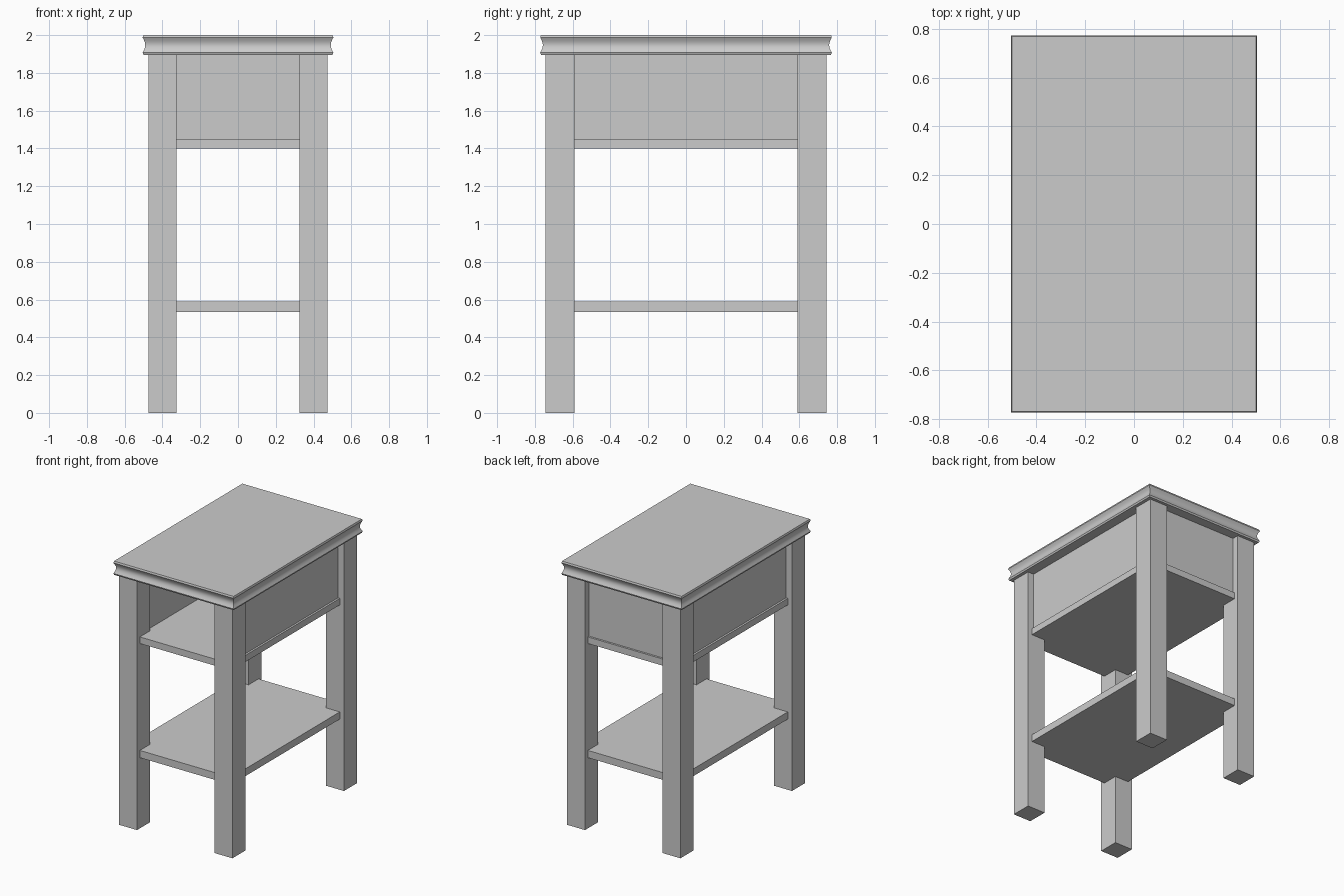
import bpy, bmesh, math

cube = bpy.data.objects.get("Cube")
if cube:
    bpy.data.objects.remove(cube, do_unlink=True)

grey = bpy.data.materials.new("plain grey")
grey.use_nodes = True
colour = (0.6, 0.6, 0.6, 1)
grey.diffuse_color = colour
grey.node_tree.nodes["Principled BSDF"].inputs["Base Color"].default_value = colour


def finish(name, bm):
    bmesh.ops.recalc_face_normals(bm, faces=bm.faces[:])
    mesh = bpy.data.meshes.new(name)
    bm.to_mesh(mesh)
    bm.free()
    mesh.materials.append(grey)
    ob = bpy.data.objects.new(name, mesh)
    bpy.context.collection.objects.link(ob)
    return ob


def prism(name, outline, z0, z1):
    """Extrude a flat outline upwards from z0 to z1."""
    bm = bmesh.new()
    face = bm.faces.new([bm.verts.new((x, y, z0)) for x, y in outline])
    ext = bmesh.ops.extrude_face_region(bm, geom=[face])
    for v in ext["geom"]:
        if isinstance(v, bmesh.types.BMVert):
            v.co.z = z1
    return finish(name, bm)


def rect(x0, x1, y0, y1):
    return [(x0, y0), (x1, y0), (x1, y1), (x0, y1)]


LEG_X, LEG_Y = (0.325, 0.475), (0.59, 0.745)   # inner and outer leg faces
SHELF_X, SHELF_Y = 0.44, 0.71
UNDER = 1.895                                  # underside of the top

# Four square legs
for sx, side in ((-1, "right"), (1, "left")):
    for sy, end in ((-1, "front"), (1, "back")):
        xs = sorted(sx * v for v in LEG_X)
        ys = sorted(sy * v for v in LEG_Y)
        prism(f"{end}_{side}_leg", rect(*xs, *ys), 0, UNDER)

# Two shelves, notched around the legs
a, b = LEG_X[0], LEG_Y[0]
quarter = [(SHELF_X, b), (a, b), (a, SHELF_Y)]
outline = (quarter + [(-x, y) for x, y in reversed(quarter)]
           + [(-x, -y) for x, y in quarter] + [(x, -y) for x, y in reversed(quarter)])
prism("lower_shelf", outline, 0.535, 0.59)
prism("upper_shelf", outline, 1.40, 1.45)

# Panels around the upper compartment, open at the front
for sx, side in ((-1, "right"), (1, "left")):
    prism(f"{side}_panel", rect(*sorted((sx * 0.35, sx * 0.425)), -b, b), 1.45, UNDER)
prism("back_panel", rect(-a, a, 0.615, 0.695), 1.45, UNDER)

# Table top with a hollow moulded edge
profile = [(0.005, UNDER), (0, 1.907)]
for i in range(1, 12):
    t = i / 12
    profile.append((0.014 * math.sin(math.pi * t), 1.907 + 0.08 * t))
profile += [(0, 1.987), (0.004, 2)]
bm = bmesh.new()
rings = [[bm.verts.new((x, y, z)) for x, y in rect(-0.505 + d, 0.505 - d, -0.772 + d, 0.772 - d)]
         for d, z in profile]
for low, high in zip(rings, rings[1:]):
    for i in range(4):
        j = (i + 1) % 4
        bm.faces.new((low[i], low[j], high[j], high[i]))
bm.faces.new(rings[0])
bm.faces.new(rings[-1])
top = finish("table_top", bm)
bpy.ops.object.select_all(action="DESELECT")
top.select_set(True)
bpy.context.view_layer.objects.active = top
bpy.ops.object.shade_smooth_by_angle(angle=math.radians(30))
